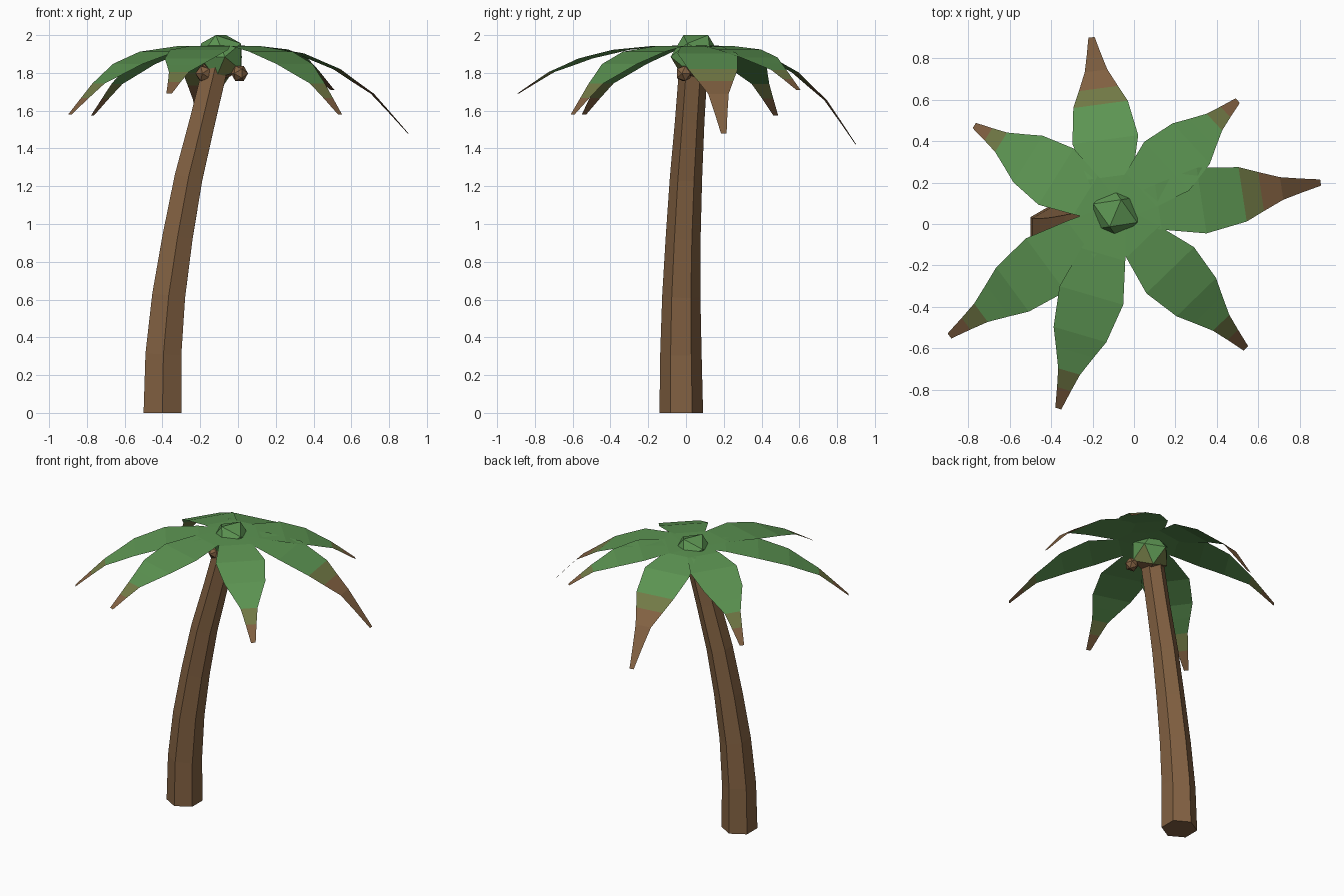
import bpy, bmesh, math
from mathutils import Matrix, Vector

cube = bpy.data.objects.get("Cube")
if cube:
    bpy.data.objects.remove(cube, do_unlink=True)


def material(name, rgb):
    m = bpy.data.materials.new(name)
    m.use_nodes = True
    color = (*rgb, 1)
    m.diffuse_color = color
    m.node_tree.nodes["Principled BSDF"].inputs["Base Color"].default_value = color
    return m


LEAF = material("leaf green", (0.107, 0.296, 0.084))
OLIVE = material("drying olive", (0.17, 0.195, 0.061))
BARK = material("bark brown", (0.223, 0.119, 0.054))


def finish(name, bm, mats):
    me = bpy.data.meshes.new(name)
    bm.to_mesh(me)
    bm.free()
    for m in mats:
        me.materials.append(m)
    ob = bpy.data.objects.new(name, me)
    bpy.context.collection.objects.link(ob)
    return ob


# Trunk: hexagonal rings swept along a leaning spine (x, y, z, width)
SPINE = [(-.40, -.025, 0, .20), (-.395, -.027, .31, .19), (-.367, -.025, .62, .175),
         (-.32, -.015, .93, .16), (-.262, .0, 1.245, .148), (-.187, .02, 1.55, .135),
         (-.11, .042, 1.87, .13)]


def build_trunk():
    bm = bmesh.new()
    rings = []
    pts = [Vector(s[:3]) for s in SPINE]
    for i, p in enumerate(pts):
        tangent = pts[min(i + 1, len(pts) - 1)] - pts[max(i - 1, 0)]
        if i == 0:
            tangent = Vector((0, 0, 1))
        tilt = Vector((0, 0, 1)).rotation_difference(tangent)
        r = SPINE[i][3] / math.sqrt(3)
        ring = []
        for k in range(6):
            a = math.radians(30 + 60 * k)
            ring.append(bm.verts.new(p + tilt @ Vector((r * math.cos(a), r * math.sin(a), 0))))
        rings.append(ring)
    for lo, hi in zip(rings, rings[1:]):
        for k in range(6):
            n = (k + 1) % 6
            bm.faces.new((lo[k], lo[n], hi[n], hi[k]))
    bm.faces.new(rings[0][::-1])
    bm.faces.new(rings[-1])
    finish("trunk", bm, [BARK])


# Fronds: flat tapering blades (fraction of reach, fraction of drop, width)
CROWN = Vector((-.09, .05, 1.945))
SECTIONS = [(0, 0, .10), (.21, .01, .22), (.42, .09, .32), (.62, .27, .265),
            (.71, .405, .19), (.81, .55, .11), (.9, .76, .07), (1, 1, .03)]


def build_frond(name, tip, dry_from):
    bm = bmesh.new()
    span = Vector(tip) - CROWN
    side = Vector((-span.y, span.x, 0)).normalized()
    rows = []
    for reach, drop, width in SECTIONS:
        mid = CROWN + Vector((span.x * reach, span.y * reach, span.z * drop))
        rows.append([bm.verts.new(mid + side * s * width / 2) for s in (-1, 1)])
    for i, (a, b) in enumerate(zip(rows, rows[1:])):
        f = bm.faces.new((a[0], b[0], b[1], a[1]))
        # Green blade, one olive band, then a brown tip
        f.material_index = 0 if i < dry_from else 1 if i == dry_from else 2
    finish(name, bm, [LEAF, OLIVE, BARK])


FRONDS = {
    "back_frond": ((-.205, .9, 1.42), 3),
    "back_left_frond": ((.5, .595, 1.71), 5),
    "left_frond": ((.9, .2, 1.48), 3),
    "front_left_frond": ((.54, -.6, 1.58), 5),
    "front_frond": ((-.365, -.89, 1.69), 5),
    "front_right_frond": ((-.89, -.54, 1.58), 5),
    "back_right_frond": ((-.77, .475, 1.575), 5),
}


def build_ball(name, center, radius, mats, turn):
    bm = bmesh.new()
    rot = Matrix.Rotation(math.radians(turn), 4, "Z") @ Matrix.Rotation(math.radians(-31.7), 4, "Y")
    bmesh.ops.create_icosphere(bm, subdivisions=1, radius=radius,
                               matrix=Matrix.Translation(center) @ rot)
    bm.normal_update()
    if len(mats) > 1:
        # Underside fades from green to brown
        for f in bm.faces:
            f.material_index = 2 if f.normal.z < -.85 else 1 if f.normal.z < -.5 else 0
    finish(name, bm, mats)


build_trunk()
for name, (tip, dry_from) in FRONDS.items():
    build_frond(name, tip, dry_from)

# Crown bud and coconuts
build_ball("crown_bud", (-.09, .052, 1.885), .135, [LEAF, OLIVE, BARK], 67)
build_ball("left_coconut", (.008, -.012, 1.797), .046, [BARK], 20)
build_ball("right_coconut", (-.182, 0, 1.797), .046, [BARK], 50)
